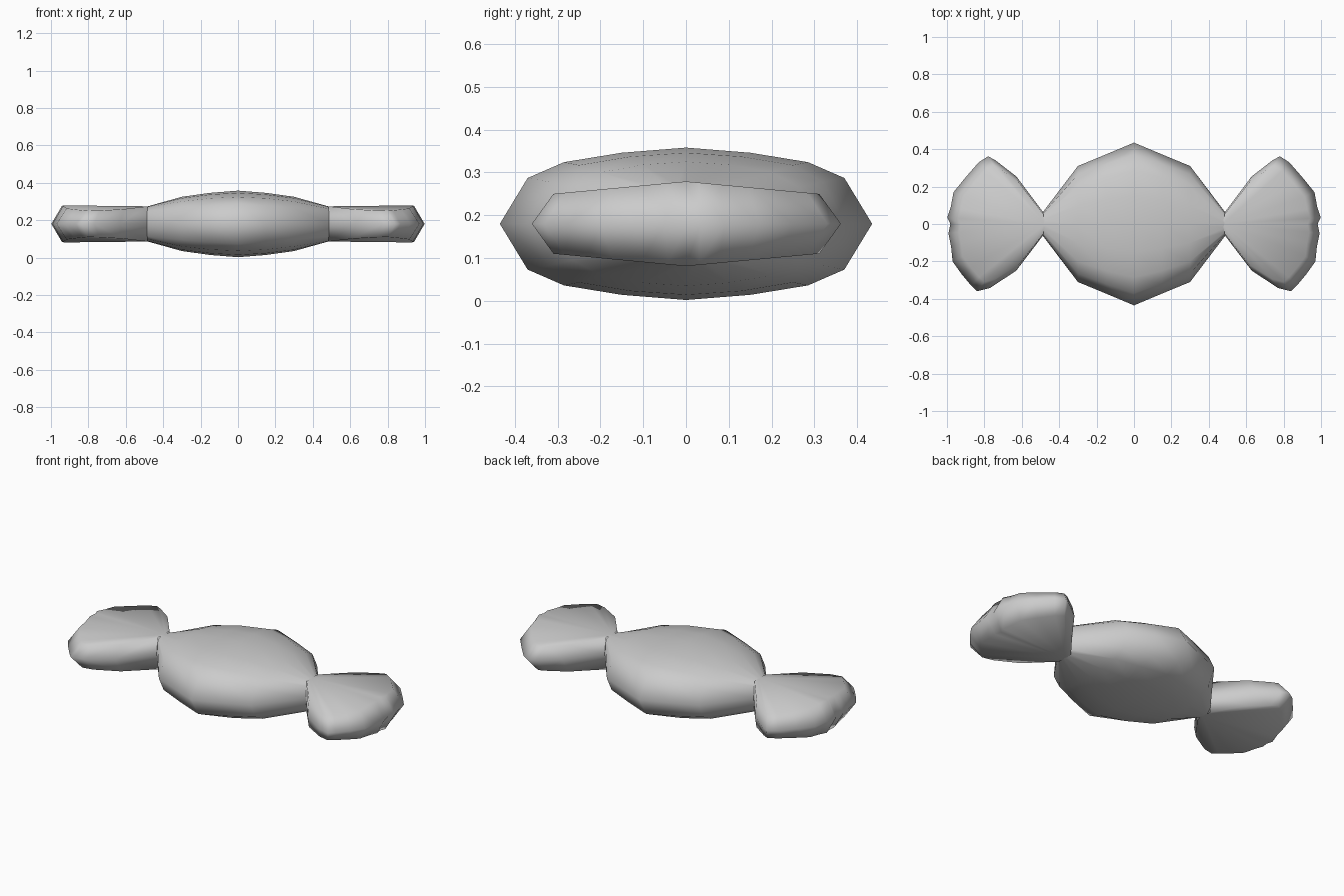
import bpy, bmesh

if "Cube" in bpy.data.objects:
    bpy.data.objects.remove(bpy.data.objects["Cube"])

ZC = 0.18  # mid height of the sweet


def finish(name, bm):
    bmesh.ops.recalc_face_normals(bm, faces=bm.faces)
    me = bpy.data.meshes.new(name)
    bm.to_mesh(me)
    bm.free()
    for p in me.polygons:
        p.use_smooth = True
    ob = bpy.data.objects.new(name, me)
    bpy.context.collection.objects.link(ob)
    return ob


# Sweet body: faceted cushion lofted along x; quarter sections of (y, height)
quarters = {
    0.0: [(0.435, 0), (0.37, 0.107), (0.285, 0.144), (0.15, 0.166), (0, 0.178)],
    0.15: [(0.372, 0), (0.32, 0.098), (0.25, 0.137), (0.13, 0.157), (0, 0.166)],
    0.30: [(0.31, 0), (0.265, 0.085), (0.2, 0.12), (0.1, 0.138), (0, 0.145)],
    0.49: [(0.06, 0), (0.052, 0.065), (0.04, 0.08), (0.02, 0.09), (0, 0.092)],
}


def section(q):
    top = q + [(-y, h) for y, h in q[-2::-1]]
    return top + [(y, -h) for y, h in top[-2:0:-1]]


bm = bmesh.new()
rings = []
for x in (-0.49, -0.30, -0.15, 0.0, 0.15, 0.30, 0.49):
    rings.append([bm.verts.new((x, y, ZC + h)) for y, h in section(quarters[abs(x)])])
for a, b in zip(rings, rings[1:]):
    n = len(a)
    for i in range(n):
        bm.faces.new((a[i], a[(i + 1) % n], b[(i + 1) % n], b[i]))
finish("sweet_body", bm)

# Twisted wrapper ends: crinkled fan outline with bevelled rim, (x, y) from neck round
outline = [(0.485, 0.062), (0.63, 0.255), (0.74, 0.34), (0.78, 0.362), (0.83, 0.33),
           (0.90, 0.25), (0.965, 0.17), (0.98, 0.09), (0.998, 0.035), (0.982, 0.0),
           (0.992, -0.05), (0.978, -0.12), (0.97, -0.20), (0.92, -0.27), (0.87, -0.33),
           (0.84, -0.36), (0.77, -0.342), (0.63, -0.25), (0.485, -0.06)]


def wrapper_end(name, side):
    bm = bmesh.new()
    rim = [bm.verts.new((side * x, y, ZC)) for x, y in outline]
    for up in (1, -1):
        face_ring = []
        for x, y in outline:
            h = 0.099 - 0.029 * abs(y) / 0.36
            face_ring.append(bm.verts.new(
                (side * (0.485 + (x - 0.485) * 0.89), y * 0.86, ZC + up * h)))
        neck = bm.verts.new((side * 0.475, 0, ZC + up * 0.094))
        for i in range(len(outline) - 1):
            bm.faces.new((rim[i], rim[i + 1], face_ring[i + 1], face_ring[i]))
            bm.faces.new((neck, face_ring[i], face_ring[i + 1]))
    finish(name, bm)


wrapper_end("wrapper_end_right", 1)
wrapper_end("wrapper_end_left", -1)
